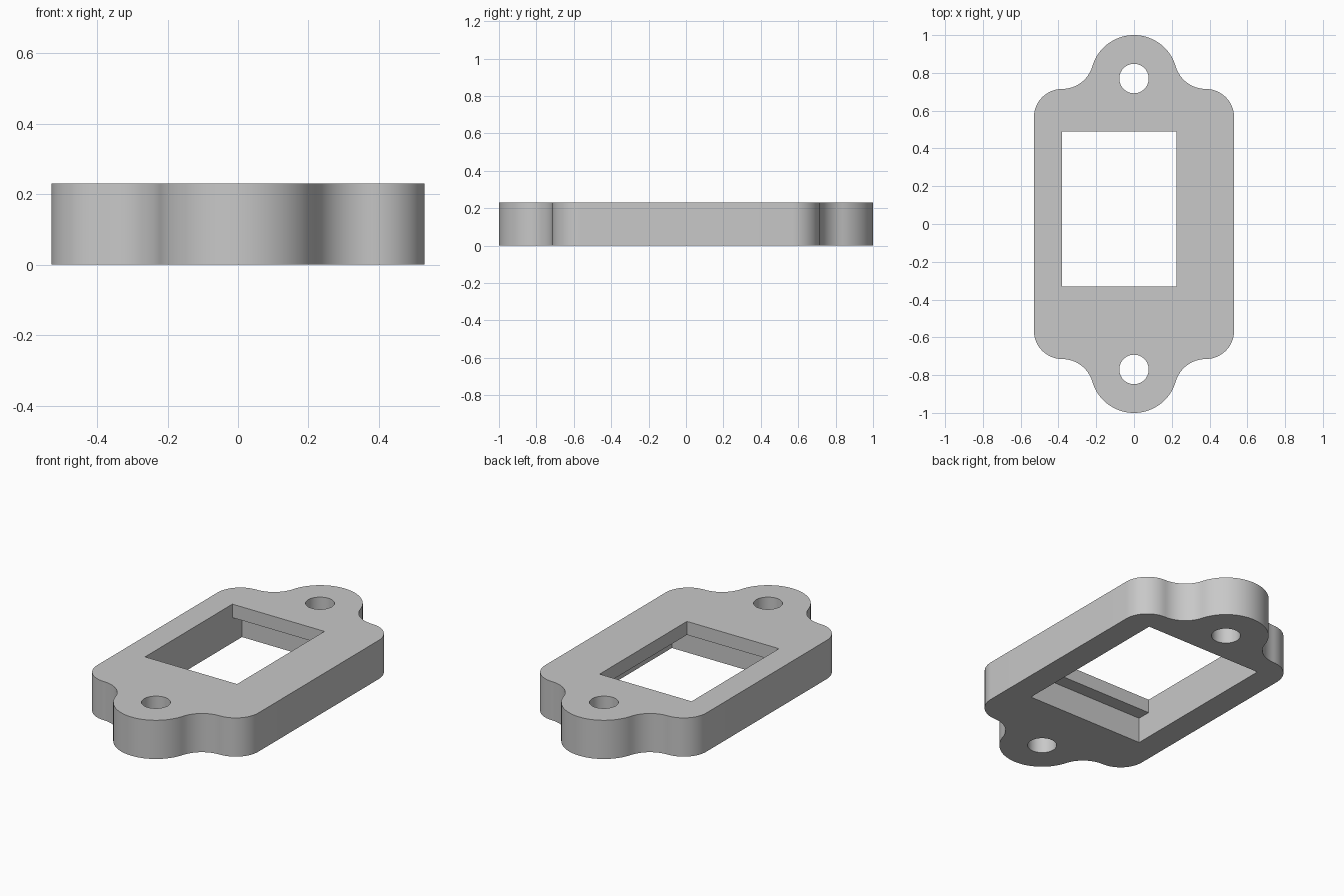
import bpy
import bmesh
from math import atan2, cos, sin, pi, radians

cube = bpy.data.objects.get("Cube")
if cube:
    bpy.data.objects.remove(cube, do_unlink=True)

HEIGHT, LIP = 0.23, 0.08
HALF_WIDTH, SHOULDER, CORNER = 0.53, 0.715, 0.15
EAR_Y, EAR_R, HOLE_R = 0.77, 0.23, 0.078

grey = bpy.data.materials.new("light_grey")
grey.use_nodes = True
grey.diffuse_color = (0.58, 0.58, 0.58, 1)
grey.node_tree.nodes["Principled BSDF"].inputs["Base Color"].default_value = grey.diffuse_color


def arc(cx, cy, r, start, end, steps):
    angles = [start + (end - start) * i / steps for i in range(steps + 1)]
    return [(cx + r * cos(a), cy + r * sin(a)) for a in angles]


def prism(name, outline, z0, z1):
    """Extrude a closed counter-clockwise outline from z0 to z1."""
    bm = bmesh.new()
    base = bm.faces.new([bm.verts.new((x, y, z0)) for x, y in outline])
    top = bmesh.ops.extrude_face_region(bm, geom=[base])["geom"]
    verts = [v for v in top if isinstance(v, bmesh.types.BMVert)]
    bmesh.ops.translate(bm, verts=verts, vec=(0, 0, z1 - z0))
    bmesh.ops.recalc_face_normals(bm, faces=bm.faces)
    mesh = bpy.data.meshes.new(name)
    bm.to_mesh(mesh)
    bm.free()
    mesh.materials.append(grey)
    obj = bpy.data.objects.new(name, mesh)
    bpy.context.collection.objects.link(obj)
    return obj


def rectangle(x0, x1, y0, y1):
    return [(x0, y0), (x1, y0), (x1, y1), (x0, y1)]


# Outline quarter: rounded corner, concave fillet, mounting ear
cx = HALF_WIDTH - CORNER
drop = EAR_Y - SHOULDER
fillet = (cx**2 + drop**2 - EAR_R**2) / (2 * (EAR_R + drop))
fillet_y = SHOULDER + fillet
tilt = atan2(fillet_y - EAR_Y, cx)
quarter = arc(cx, SHOULDER - CORNER, CORNER, 0, pi / 2, 16)
quarter += arc(cx, fillet_y, fillet, -pi / 2, tilt - pi, 16)[1:]
quarter += arc(0, EAR_Y, EAR_R, tilt, pi / 2, 20)[1:]

# Mirror the quarter to the full outline
half = quarter + [(-x, y) for x, y in reversed(quarter[:-1])]
plate = prism("mounting_plate", half + [(-x, -y) for x, y in half], 0, HEIGHT)

# Cutters: wide pocket from below, offset window through the lip, screw holes
cutters = [
    prism("pocket_cutter", rectangle(-0.38, 0.38, -0.41, 0.58), -0.1, HEIGHT - LIP),
    prism("window_cutter", rectangle(-0.38, 0.225, -0.33, 0.49), -0.1, HEIGHT + 0.1),
]
for side in (-1, 1):
    ring = arc(0, side * EAR_Y, HOLE_R, 0, 2 * pi, 40)[:-1]
    cutters.append(prism("screw_hole_cutter", ring, -0.1, HEIGHT + 0.1))

bpy.ops.object.select_all(action="DESELECT")
plate.select_set(True)
bpy.context.view_layer.objects.active = plate
for cutter in cutters:
    cut = plate.modifiers.new(cutter.name, "BOOLEAN")
    cut.operation = "DIFFERENCE"
    cut.solver = "EXACT"
    cut.object = cutter
    bpy.ops.object.modifier_apply(modifier=cut.name)
    bpy.data.objects.remove(cutter, do_unlink=True)

bpy.ops.object.shade_smooth_by_angle(angle=radians(30))
